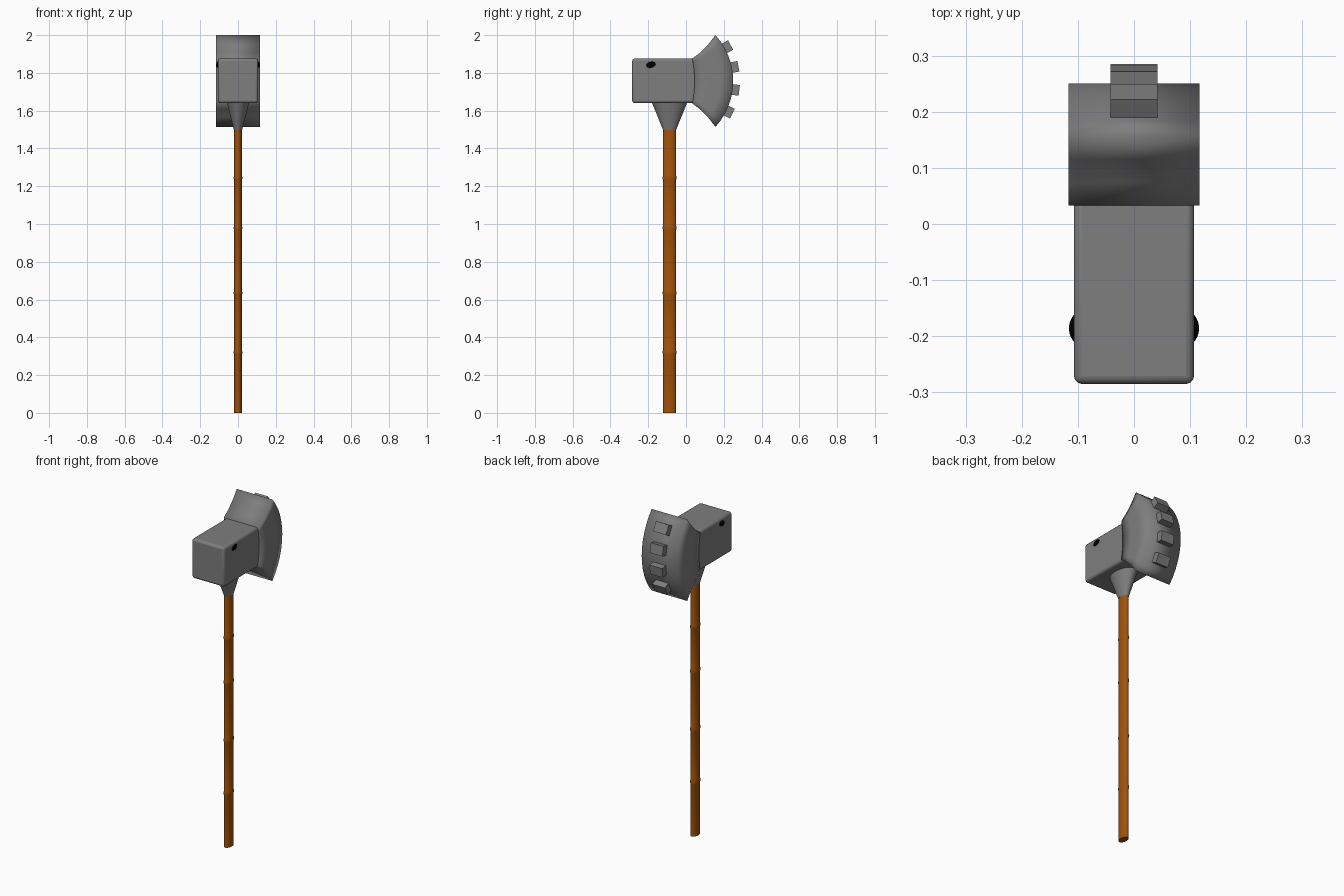
import bpy, bmesh, math

if "Cube" in bpy.data.objects:
    bpy.data.objects.remove(bpy.data.objects["Cube"])

def material(name, rgb):
    m = bpy.data.materials.new(name)
    m.diffuse_color = (*rgb, 1)
    m.use_nodes = True
    m.node_tree.nodes["Principled BSDF"].inputs["Base Color"].default_value = m.diffuse_color
    return m

WOOD = material("wood", (0.36, 0.085, 0.003))
BLACK = material("black", (0.0, 0.0, 0.0))
STONE = material("stone", (0.21, 0.21, 0.21))
HY = -0.087          # handle axis
AY, AZ, AR = -0.111, 1.757, 0.361   # blade arc centre and radius

def finish(name, mat=STONE, angle=35):
    ob = bpy.context.object
    ob.name = name
    ob.data.materials.append(mat)
    bpy.ops.object.transform_apply(location=False, rotation=False, scale=True)
    bpy.ops.object.shade_smooth_by_angle(angle=math.radians(angle))
    return ob

def from_bmesh(name, bm, mat, angle):
    bmesh.ops.recalc_face_normals(bm, faces=bm.faces)
    mesh = bpy.data.meshes.new(name)
    bm.to_mesh(mesh)
    bm.free()
    ob = bpy.data.objects.new(name, mesh)
    bpy.context.collection.objects.link(ob)
    bpy.ops.object.select_all(action='DESELECT')
    ob.select_set(True)
    bpy.context.view_layer.objects.active = ob
    return finish(name, mat, angle)

def loft(bm, rings):
    """Join closed vertex rings with quads and cap both ends."""
    n = len(rings[0])
    for a, b in zip(rings, rings[1:]):
        for i in range(n):
            j = (i + 1) % n
            bm.faces.new((a[i], a[j], b[j], b[i]))
    bm.faces.new(rings[0])
    bm.faces.new(rings[-1])

def box(name, loc, size, rx=0):
    bpy.ops.mesh.primitive_cube_add(size=1, location=loc, rotation=(rx, 0, 0))
    bpy.context.object.scale = size
    return finish(name)

# oval wooden handle with four slight ridges
levels = [(0, 0)]
for z in (0.32, 0.635, 0.98, 1.245):
    levels += [(z - 0.01, 0), (z, 0.003), (z + 0.01, 0)]
levels.append((1.52, 0))
bm = bmesh.new()
rings = []
for z, e in levels:
    angles = [2 * math.pi * i / 32 for i in range(32)]
    rings.append([bm.verts.new(((0.021 + e) * math.cos(a), HY + (0.035 + e) * math.sin(a), z)) for a in angles])
loft(bm, rings)
from_bmesh("handle", bm, WOOD, 60)

# oval socket flaring up to the head
bpy.ops.mesh.primitive_cone_add(vertices=32, radius1=0.36, radius2=1, depth=0.15, location=(0, HY, 1.572))
bpy.context.object.scale = (0.06, 0.095, 1)
finish("socket")

# hammer block with softened edges
head = box("head", (0, -0.1125, 1.758), (0.214, 0.345, 0.236))
bevel = head.modifiers.new("bevel", 'BEVEL')
bevel.width, bevel.segments = 0.014, 3

# eye studs
for side, name in ((-1, "left_eye"), (1, "right_eye")):
    bpy.ops.mesh.primitive_uv_sphere_add(segments=24, ring_count=12, radius=1, location=(side * 0.09, -0.186, 1.843))
    bpy.context.object.scale = (0.026, 0.033, 0.021)
    bpy.context.object.rotation_euler = (math.radians(15), 0, 0)
    finish(name, BLACK)

# fan blade: strips from the inner curve to the outer arc, fully smooth
half = math.asin(0.243 / AR)
bm = bmesh.new()
rings = []
for i in range(13):
    t = i / 6 - 1
    inner = (0.045 - 0.012 * t * t, AZ + 0.119 * t)
    outer = (AY + AR * math.cos(half * t), AZ + AR * math.sin(half * t))
    row = []
    for k in range(4):
        s = k / 3
        y = inner[0] + (outer[0] - inner[0]) * s
        z = inner[1] + (outer[1] - inner[1]) * s - 0.05 * t * s * (1 - s)
        row.append((y, z))
    pts = [(-0.117, *p) for p in row] + [(0.117, *p) for p in reversed(row)]
    rings.append([bm.verts.new(p) for p in pts])
# end caps are split into strips so that they follow the curve
loft(bm, rings)
bmesh.ops.delete(bm, geom=[f for f in bm.faces if len(f.verts) == 8], context='FACES_ONLY')
for ring in (rings[0], rings[-1]):
    for k in range(3):
        bm.faces.new((ring[k], ring[k + 1], ring[6 - k], ring[7 - k]))
from_bmesh("blade", bm, STONE, 180)

# teeth along the blade arc
for i, deg in enumerate((28.8, 11.4, -7.2, -25.8)):
    a = math.radians(deg)
    r = AR + 0.005
    box(f"tooth_{i + 1}", (0, AY + r * math.cos(a), AZ + r * math.sin(a)), (0.084, 0.06, 0.057), rx=a)
